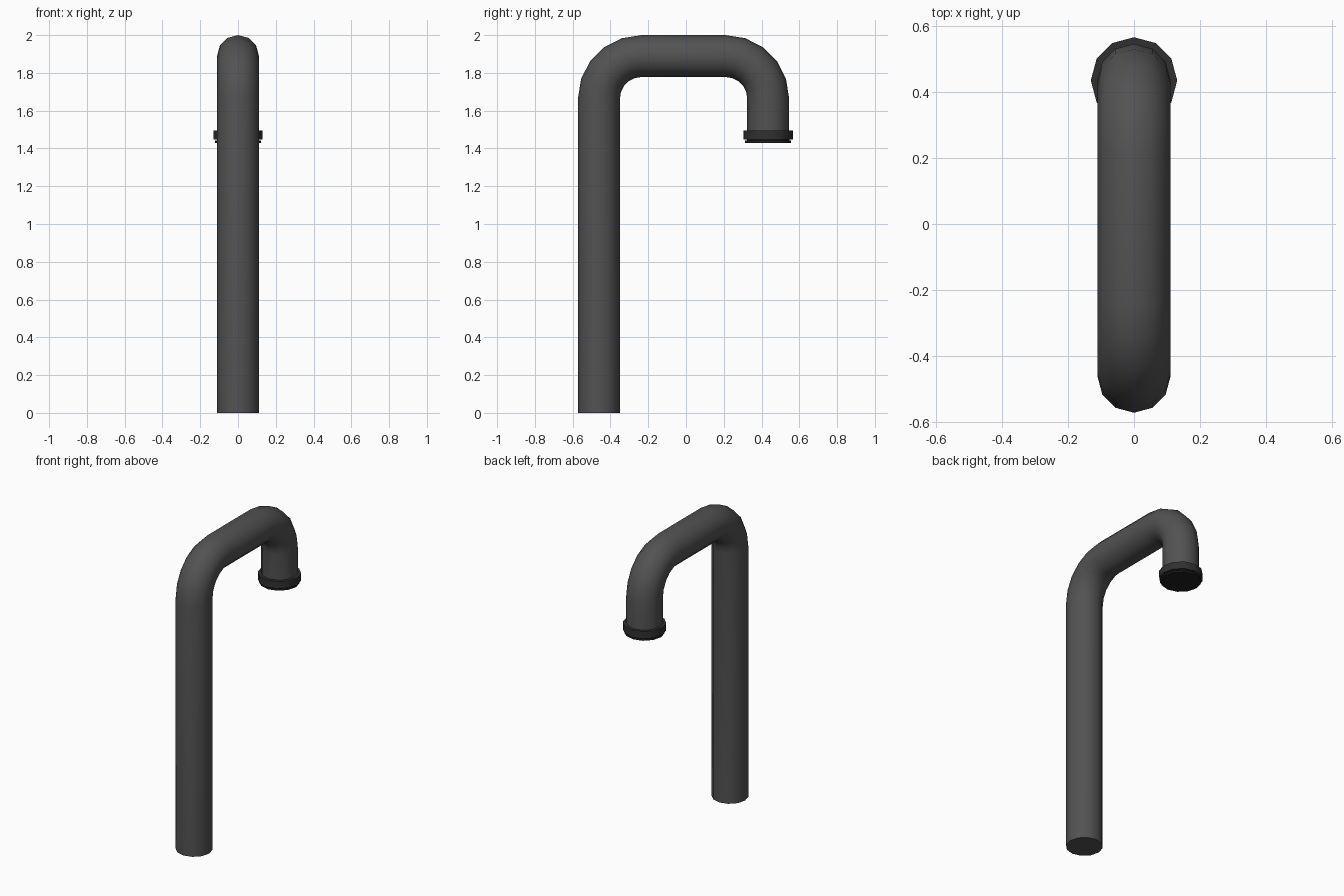
import bpy, bmesh, math
from mathutils import Vector

cube = bpy.data.objects.get("Cube")
if cube:
    bpy.data.objects.remove(cube)

SIDES = 12


def material(name, value):
    mat = bpy.data.materials.new(name)
    mat.use_nodes = True
    colour = (value, value, value, 1)
    mat.diffuse_color = colour
    mat.node_tree.nodes["Principled BSDF"].inputs["Base Color"].default_value = colour
    return mat


def sweep(name, stations, mat, angle=50):
    """Skin round rings given as (centre, tangent in the YZ plane, radius)."""
    bm = bmesh.new()
    rings = []
    for centre, tangent, radius in stations:
        side = Vector((1, 0, 0))
        up = tangent.normalized().cross(side)
        turns = [2 * math.pi * i / SIDES for i in range(SIDES)]
        rings.append([bm.verts.new(centre + radius * (side * math.cos(t) + up * math.sin(t)))
                      for t in turns])
    for a, b in zip(rings, rings[1:]):
        for i in range(SIDES):
            j = (i + 1) % SIDES
            bm.faces.new((a[i], a[j], b[j], b[i]))
    bm.faces.new(rings[0])
    bm.faces.new(rings[-1])
    bmesh.ops.recalc_face_normals(bm, faces=bm.faces)
    mesh = bpy.data.meshes.new(name)
    bm.to_mesh(mesh)
    bm.free()
    mesh.materials.append(mat)
    obj = bpy.data.objects.new(name, mesh)
    bpy.context.collection.objects.link(obj)
    bpy.ops.object.select_all(action="DESELECT")
    obj.select_set(True)
    bpy.context.view_layer.objects.active = obj
    bpy.ops.object.shade_smooth_by_angle(angle=math.radians(angle))
    return obj


def elbow(y, z, radius, start, end, steps=5):
    """Stations along a quarter bend about (y, z), turning clockwise."""
    result = []
    for i in range(steps + 1):
        t = math.radians(start + (end - start) * i / steps)
        out = Vector((0, math.cos(t), math.sin(t)))
        result.append((Vector((0, y, z)) + out * radius,
                       Vector((0, math.sin(t), -math.cos(t))), PIPE))
    return result


PIPE, BEND = 0.111, 0.225
FRONT_Y, BACK_Y, TOP_Z = -0.461, 0.435, 1.889
UP, DOWN = Vector((0, 0, 1)), Vector((0, 0, -1))

pipe_grey = material("pipe grey", 0.085)
collar_grey = material("dark collar grey", 0.03)
cap_black = material("cap black", 0.015)

# Bent pipe: tall front leg, two elbows, short back leg
path = [(Vector((0, FRONT_Y, 0)), UP, PIPE)]
path += elbow(FRONT_Y + BEND, TOP_Z - BEND, BEND, 180, 90)
path += elbow(BACK_Y - BEND, TOP_Z - BEND, BEND, 90, 0)
path.append((Vector((0, BACK_Y, 1.46)), DOWN, PIPE))
sweep("bent_pipe", path, pipe_grey)


def stack(name, profile, mat):
    """Turned part on the outlet axis from (height, radius) pairs."""
    sweep(name, [(Vector((0, BACK_Y, z)), DOWN, r) for z, r in profile], mat)


# Outlet collar, recessed neck and end cap
stack("outlet_collar", [(1.495, 0.131), (1.447, 0.131)], collar_grey)
stack("outlet_neck", [(1.45, 0.112), (1.435, 0.112)], cap_black)
stack("outlet_cap", [(1.441, 0.122), (1.43, 0.122)], cap_black)
